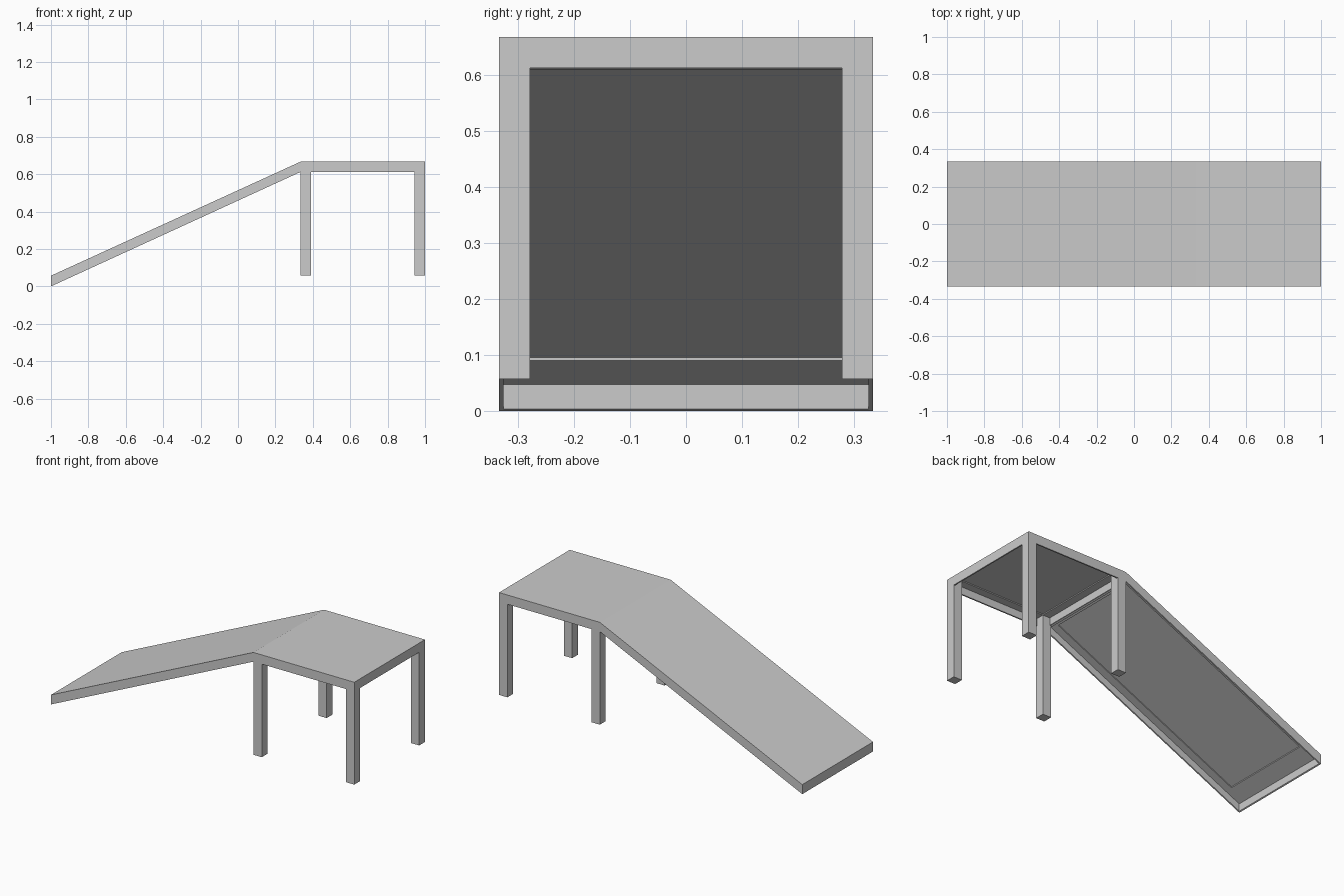
import bpy, bmesh
from mathutils import Vector

cube = bpy.data.objects.get("Cube")
if cube:
    bpy.data.objects.remove(cube, do_unlink=True)

grey = bpy.data.materials.new("light grey")
grey.use_nodes = True
colour = (0.6, 0.6, 0.6, 1)
grey.diffuse_color = colour
grey.node_tree.nodes["Principled BSDF"].inputs["Base Color"].default_value = colour

HALF = 0.333      # half width
TOP = 0.667       # deck height
POST = 0.055      # leg side and rim depth
WALL = 0.008      # rim thickness
KNEE = 0.335      # where ramp meets deck


def finish(bm, name):
    bmesh.ops.recalc_face_normals(bm, faces=bm.faces)
    mesh = bpy.data.meshes.new(name)
    bm.to_mesh(mesh)
    bm.free()
    mesh.materials.append(grey)
    obj = bpy.data.objects.new(name, mesh)
    bpy.context.collection.objects.link(obj)
    return obj


def prism(profile, y0, y1):
    """Extrude an x-z outline along y."""
    bm = bmesh.new()
    face = bm.faces.new([bm.verts.new((x, y0, z)) for x, z in profile])
    out = bmesh.ops.extrude_face_region(bm, geom=[face])
    moved = [v for v in out["geom"] if isinstance(v, bmesh.types.BMVert)]
    bmesh.ops.translate(bm, verts=moved, vec=(0, y1 - y0, 0))
    bmesh.ops.recalc_face_normals(bm, faces=bm.faces)
    return bm


def tray(name, profile, low_end_shift=None):
    """Slab hollowed from below, with a shallow second recess."""
    bm = prism(profile, -HALF, HALF)
    under = min(bm.faces, key=lambda f: f.normal.z)
    for inset, rise in ((WALL, 0.044), (POST - WALL, 0.006)):
        bmesh.ops.inset_individual(bm, faces=[under], thickness=inset,
                                   use_even_offset=True)
        if low_end_shift and inset != WALL:
            for v in sorted(under.verts, key=lambda v: v.co.x)[:2]:
                v.co += low_end_shift
        # Keep a thin floor of the rim before stepping upward
        rim = bmesh.ops.extrude_discrete_faces(bm, faces=[under])
        under = rim["faces"][0]
        bmesh.ops.translate(bm, verts=under.verts, vec=(0, 0, rise))
    return finish(bm, name)


# Raised deck
tray("deck", [(KNEE, TOP - POST), (1, TOP - POST), (1, TOP), (KNEE, TOP)])

# Sloping ramp
slope = (TOP - 0.057) / (KNEE + 1)
tray("ramp", [(-1, 0), (KNEE, TOP - POST), (KNEE, TOP), (-1, 0.057)],
     Vector((0.05, 0, 0.05 * slope)))

# Four square legs
for end, x in (("ramp_end", KNEE), ("far_end", 1 - POST)):
    for side, y in (("right", -HALF), ("left", HALF - POST)):
        outline = [(x, 0.057), (x + POST, 0.057),
                   (x + POST, TOP - 0.002), (x, TOP - 0.002)]
        finish(prism(outline, y, y + POST), f"{end}_{side}_leg")
